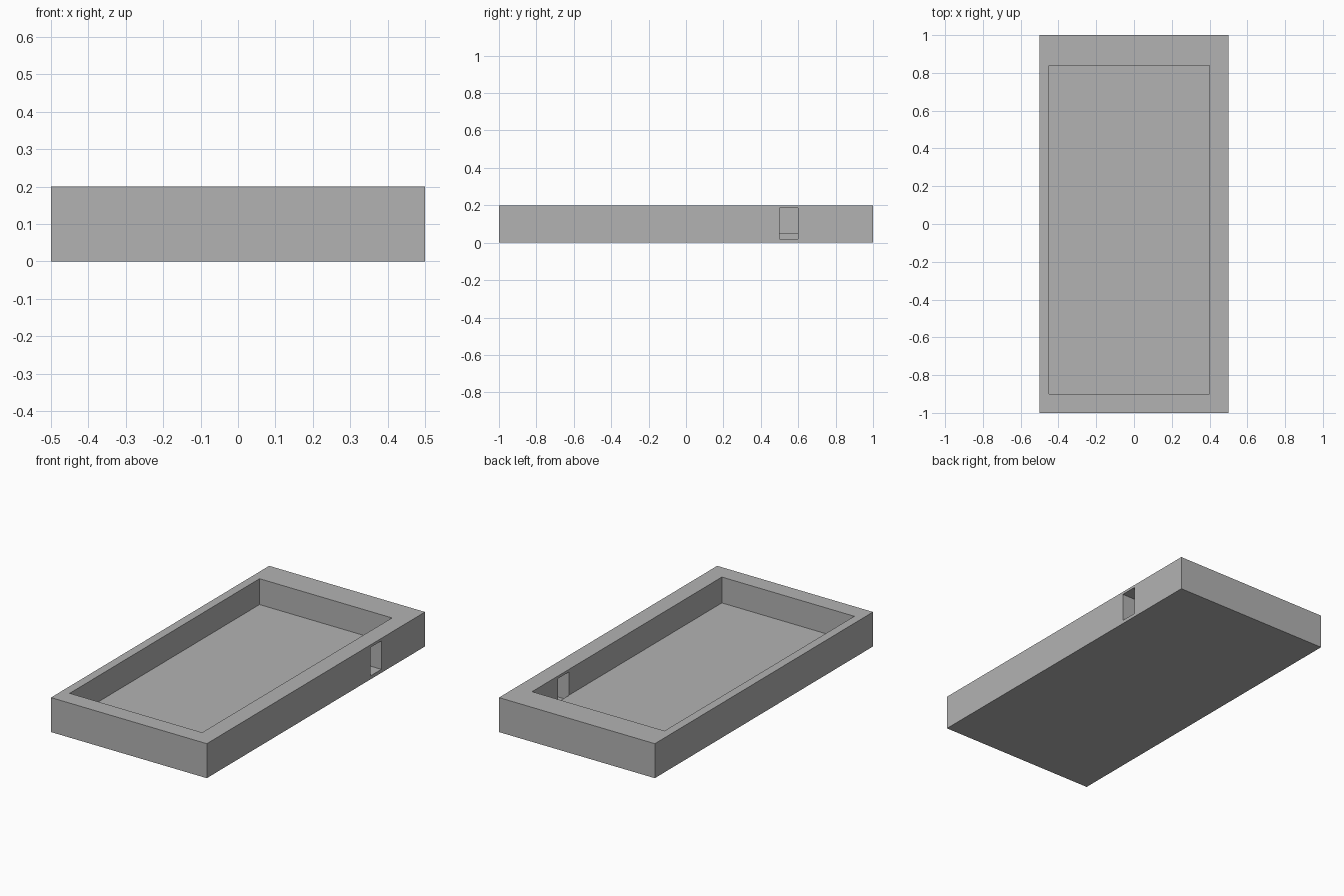
import bpy

if "Cube" in bpy.data.objects:
    bpy.data.objects.remove(bpy.data.objects["Cube"], do_unlink=True)

# One plain grey
grey = bpy.data.materials.new("plain grey")
grey.use_nodes = True
colour = (0.45, 0.45, 0.45, 1)
grey.diffuse_color = colour
grey.node_tree.nodes["Principled BSDF"].inputs["Base Color"].default_value = colour


def box(name, low, high):
    """Box spanning two opposite corners."""
    centre = [(a + b) / 2 for a, b in zip(low, high)]
    bpy.ops.mesh.primitive_cube_add(size=1, location=centre)
    obj = bpy.context.object
    obj.name = name
    obj.scale = [b - a for a, b in zip(low, high)]
    bpy.ops.object.transform_apply(location=True, rotation=False, scale=True)
    obj.data.materials.append(grey)
    return obj


def cut(target, cutter):
    """Subtract the cutter from the target, then discard it."""
    cutter.hide_render = True
    mod = target.modifiers.new(cutter.name, 'BOOLEAN')
    mod.operation = 'DIFFERENCE'
    mod.solver = 'EXACT'
    mod.object = cutter
    bpy.context.view_layer.objects.active = target
    bpy.ops.object.modifier_apply(modifier=mod.name)
    bpy.data.objects.remove(cutter, do_unlink=True)


# Solid block of the tray
tray = box("tray", (-0.5, -1, 0), (0.5, 1, 0.2))

# Open cavity, off centre so the walls differ in thickness
cut(tray, box("cavity", (-0.45, -0.9, 0.05), (0.4, 0.84, 0.3)))

# Upright slot through the thick side wall, reaching below the cavity floor
cut(tray, box("side_slot", (0.399, 0.5, 0.02), (0.6, 0.6, 0.185)))
